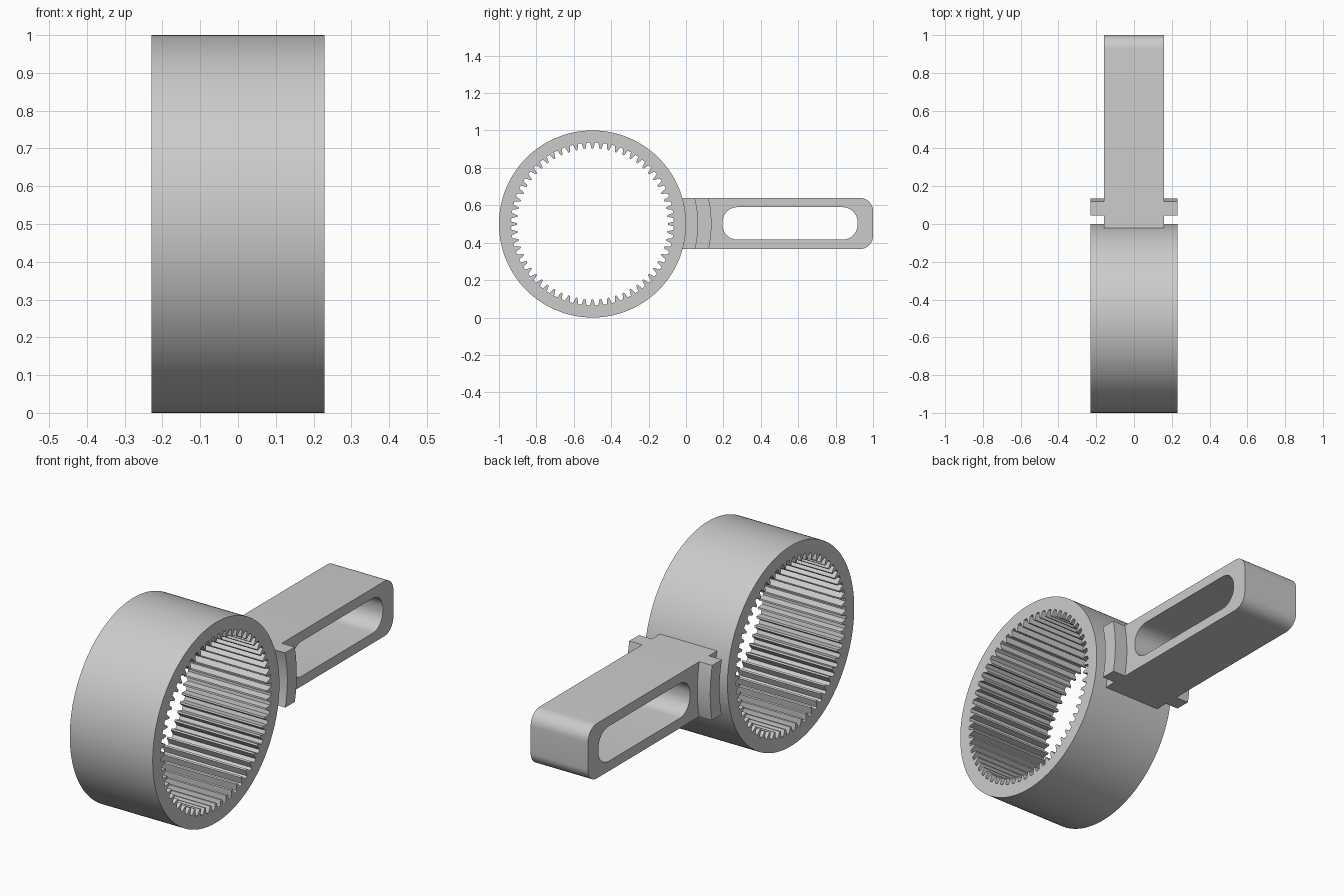
import bpy, bmesh
from math import sin, cos, pi, asin, radians
from mathutils import Matrix

cube = bpy.data.objects.get("Cube")
if cube:
    bpy.data.objects.remove(cube, do_unlink=True)

grey = bpy.data.materials.new("plain grey")
grey.use_nodes = True
colour = (0.6, 0.6, 0.6, 1)
grey.diffuse_color = colour
grey.node_tree.nodes["Principled BSDF"].inputs["Base Color"].default_value = colour

CY, CZ, R = -0.5, 0.5, 0.5           # ring axis and outer radius
HALF_RING, HALF_ARM = 0.229, 0.158   # half widths along x
LOW, HIGH = 0.366, 0.64              # arm bottom and top


def polar(r, a):
    return CY + r * cos(a), CZ + r * sin(a)


def arc(r, z0, z1, n=16):
    """Arc about the ring axis, between two heights."""
    a0, a1 = asin((z0 - CZ) / r), asin((z1 - CZ) / r)
    return [polar(r, a0 + (a1 - a0) * i / n) for i in range(n + 1)]


def fillet(y, z, r, start, n=10):
    """Quarter circle about a corner centre."""
    return [(y + r * cos(start + pi / 2 * i / n), z + r * sin(start + pi / 2 * i / n))
            for i in range(n + 1)]


def extrude_profile(name, loops, x0, x1):
    """Fill closed y-z loops (inner ones are holes) and extrude along x."""
    curve = bpy.data.curves.new(name + "_profile", 'CURVE')
    curve.dimensions = '2D'
    curve.fill_mode = 'BOTH'
    curve.extrude = (x1 - x0) / 2
    for loop in loops:
        spline = curve.splines.new('POLY')
        spline.points.add(len(loop) - 1)
        for point, (y, z) in zip(spline.points, loop):
            point.co = (y, z, 0, 1)
        spline.use_cyclic_u = True
    helper = bpy.data.objects.new(name + "_helper", curve)
    bpy.context.collection.objects.link(helper)
    bpy.context.view_layer.update()
    graph = bpy.context.evaluated_depsgraph_get()
    mesh = bpy.data.meshes.new_from_object(helper.evaluated_get(graph))
    bpy.data.objects.remove(helper, do_unlink=True)
    bm = bmesh.new()
    bm.from_mesh(mesh)
    # profile axes (x, y, depth) become world (y, z, x)
    turn = Matrix(((0, 0, 1, (x0 + x1) / 2), (1, 0, 0, 0), (0, 1, 0, 0), (0, 0, 0, 1)))
    bm.transform(turn)
    bmesh.ops.remove_doubles(bm, verts=bm.verts, dist=1e-5)
    bmesh.ops.recalc_face_normals(bm, faces=bm.faces)
    bm.to_mesh(mesh)
    bm.free()
    mesh.materials.clear()
    mesh.materials.append(grey)
    obj = bpy.data.objects.new(name, mesh)
    bpy.context.collection.objects.link(obj)
    bpy.ops.object.select_all(action='DESELECT')
    obj.select_set(True)
    bpy.context.view_layer.objects.active = obj
    bpy.ops.object.shade_smooth_by_angle(angle=radians(25))
    return obj


# Ring with internal teeth
TEETH, ROOT, TIP = 60, 0.435, 0.403
pitch = 2 * pi / TEETH
outer = [polar(R, 2 * pi * i / 180) for i in range(180)]
tooth = [(-0.3, ROOT), (-0.1, TIP), (0.1, TIP), (0.3, ROOT)]
inner = [polar(r, (k + f) * pitch) for k in range(TEETH) for f, r in tooth]
extrude_profile("toothed_ring", [outer, inner], -HALF_RING, HALF_RING)

# Arm with rounded end and long slot
CORNER, SLOT = 0.07, 0.08
handle = (fillet(1 - CORNER, LOW + CORNER, CORNER, -pi / 2)
          + fillet(1 - CORNER, HIGH - CORNER, CORNER, 0)
          + arc(0.49, HIGH, LOW))
y0, y1, z0, z1 = 0.195 + SLOT, 0.917 - SLOT, 0.416 + SLOT, 0.59 - SLOT
slot = (fillet(y1, z0, SLOT, -pi / 2) + fillet(y1, z1, SLOT, 0)
        + fillet(y0, z1, SLOT, pi / 2) + fillet(y0, z0, SLOT, pi))
extrude_profile("slotted_arm", [handle, slot], -HALF_ARM, HALF_ARM)

# Curved tabs on both sides of the arm
tab = arc(0.636, LOW, HIGH) + arc(0.562, HIGH, LOW)
extrude_profile("left_tab", [tab], HALF_ARM, HALF_RING)
extrude_profile("right_tab", [tab], -HALF_RING, -HALF_ARM)
